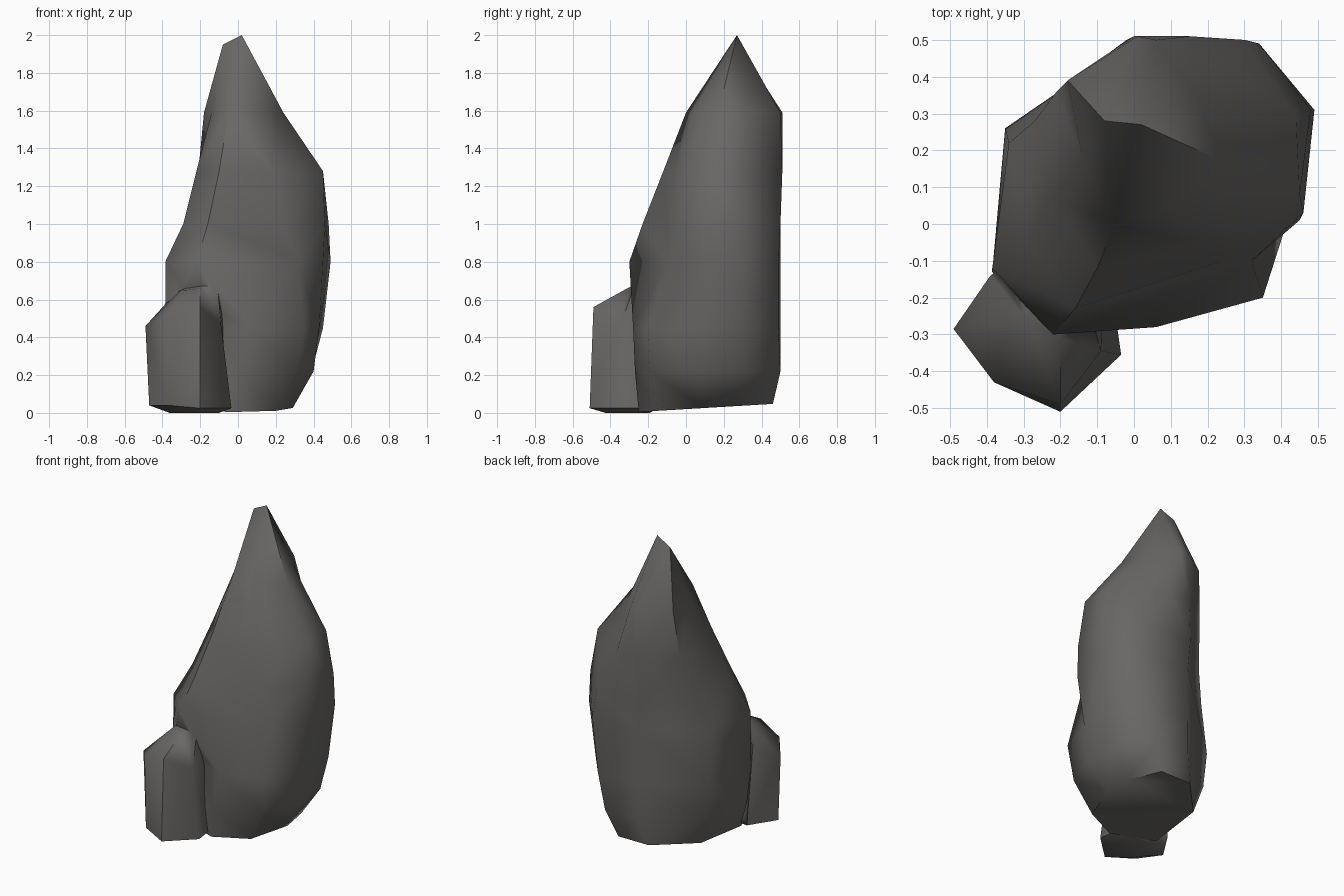
import bpy, bmesh, math

if "Cube" in bpy.data.objects:
    bpy.data.objects.remove(bpy.data.objects["Cube"])

stone = bpy.data.materials.new("dark grey stone")
stone.diffuse_color = (0.14, 0.135, 0.13, 1)
stone.use_nodes = True
stone.node_tree.nodes["Principled BSDF"].inputs["Base Color"].default_value = stone.diffuse_color


def loft(name, rings):
    """Skin a stack of equal-length 3D rings and close both ends."""
    bm = bmesh.new()
    loops = [[bm.verts.new(p) for p in ring] for ring in rings]
    n = len(loops[0])
    for a, b in zip(loops, loops[1:]):
        for i in range(n):
            j = (i + 1) % n
            bm.faces.new((a[i], a[j], b[j], b[i]))
    bm.faces.new(loops[0][::-1])
    bm.faces.new(loops[-1])
    bmesh.ops.remove_doubles(bm, verts=bm.verts, dist=0.001)
    bmesh.ops.triangulate(bm, faces=bm.faces)
    bmesh.ops.recalc_face_normals(bm, faces=bm.faces)
    me = bpy.data.meshes.new(name)
    bm.to_mesh(me)
    bm.free()
    me.materials.append(stone)
    ob = bpy.data.objects.new(name, me)
    bpy.context.collection.objects.link(ob)
    return ob


# Tall rock: sections running E, NE, N, NW, W, SW, S, SE
sections = {
    0.22: [(.40, .05), (.39, .30), (.24, .50), (0, .50), (-.33, .25), (-.37, -.11), (0, -.27), (.31, -.19)],
    0.45: [(.43, .05), (.45, .30), (.30, .49), (0, .50), (-.35, .26), (-.385, -.13), (.06, -.28), (.35, -.20)],
    0.80: [(.45, .01), (.49, .31), (.34, .49), (0, .50), (-.34, .22), (-.385, -.12), (-.22, -.30), (.32, -.10)],
    1.00: [(.46, .03), (.48, .31), (.30, .50), (-.02, .50), (-.27, .28), (-.29, -.06), (-.16, -.23), (.24, -.10)],
    1.28: [(.45, .08), (.44, .29), (.15, .51), (0, .51), (-.21, .36), (-.22, .07), (-.10, -.12), (.19, -.06)],
    1.59: [(.24, .17), (.17, .35), (.06, .50), (.01, .51), (-.18, .39), (-.14, .18), (-.05, 0), (.09, .04)],
}
base = [(.29, .10), (.27, .27), (.17, .46), (-.05, .46), (-.27, .23), (-.30, -.15), (-.02, -.25), (.20, -.15)]
tip, tip_side = (.02, .27, 2.0), (-.08, .28, 1.95)
rings = [[(x, y, .02 + .06 * y) for x, y in base]]
rings += [[(x, y, z) for x, y in pts] for z, pts in sections.items()]
rings.append([tip, tip, tip, tip_side, tip_side, tip_side, tip, tip])
tall = loft("rock", rings)

# Small rock grown onto the front left corner
foot = [(-.36, -.12), (-.47, -.29), (-.37, -.43), (-.20, -.51), (-.035, -.355), (-.06, -.18)]
low = [(x, y, .04 if x < -.3 else .025) for x, y in foot]
under = [(-.2 + (x + .2) * .6, -.3 + (y + .3) * .6, 0) for x, y in foot]
top = [(-.39, -.14, .57), (-.49, -.285, .46), (-.38, -.43, .51),
       (-.20, -.49, .56), (-.09, -.345, .47), (-.08, -.18, .56)]
crown = [(-.36, -.12, .62), (-.30, -.25, .65), (-.27, -.29, .65),
         (-.20, -.31, .66), (-.11, -.27, .68), (-.14, -.12, .72)]
small = loft("small_rock_helper", [under, low, top, crown])

# Merge both lumps into one stone
mod = tall.modifiers.new("merge", 'BOOLEAN')
mod.operation = 'UNION'
mod.solver = 'EXACT'
mod.object = small
bpy.context.view_layer.objects.active = tall
bpy.ops.object.select_all(action='DESELECT')
tall.select_set(True)
bpy.ops.object.modifier_apply(modifier="merge")
bpy.data.objects.remove(small)
bpy.ops.object.shade_smooth_by_angle(angle=math.radians(60))
